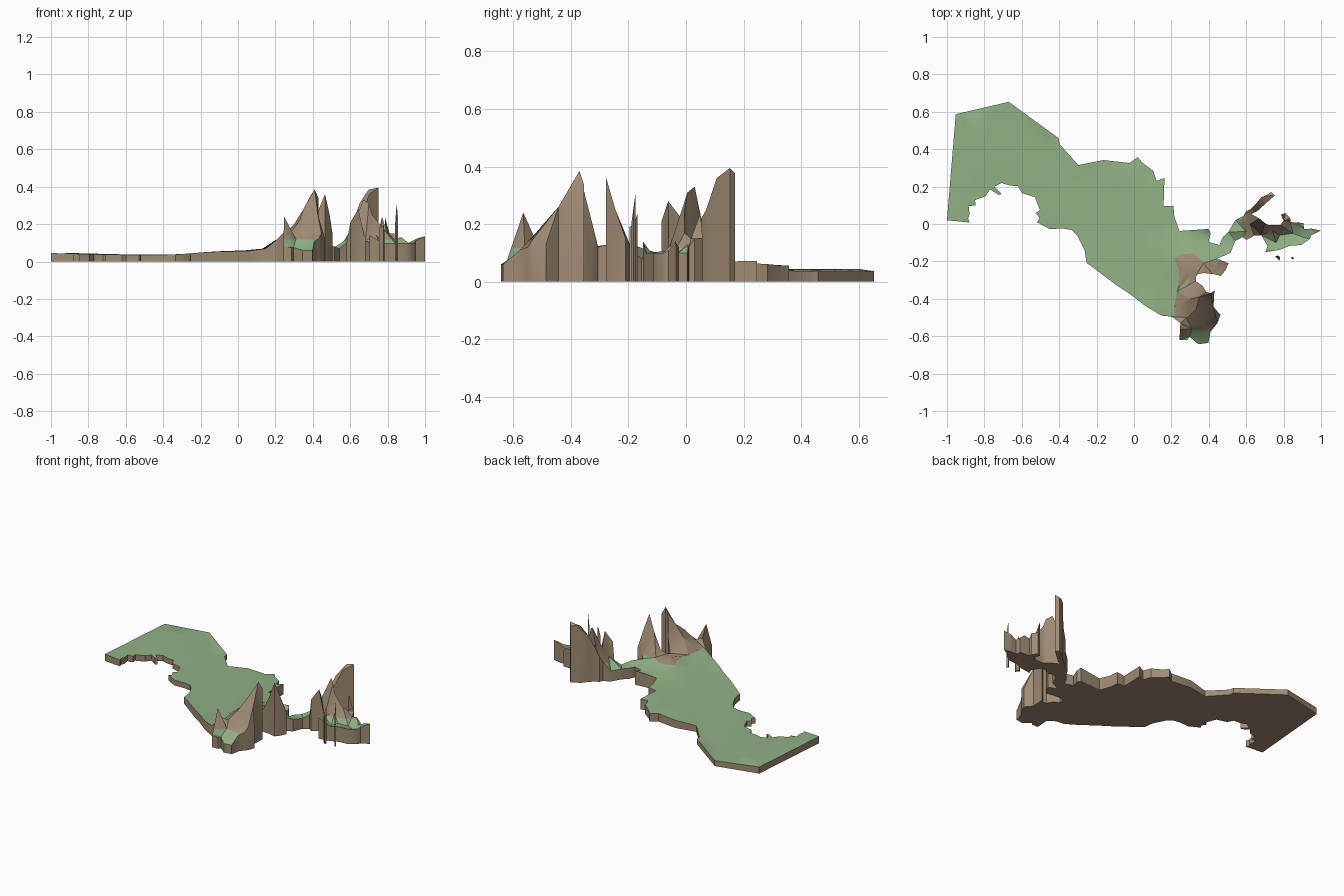
import bpy, bmesh, math
from mathutils import Vector
from mathutils.geometry import delaunay_2d_cdt

SNOWLESS_LINE = 0.118   # height where green land turns to bare rock


def material(name, rgb):
    m = bpy.data.materials.new(name)
    m.diffuse_color = (*rgb, 1)
    return m


GREEN = material("grass green", (0.285, 0.44, 0.235))
BROWN = material("rock brown", (0.35, 0.262, 0.175))


def plain_height(x, y):
    """Gentle height of the lowland, from west to east."""
    steps = [(-1, .045), (-.65, .036), (-.35, .036), (-.15, .052),
             (.08, .057), (.2, .078), (.4, .095)]
    for (x0, z0), (x1, z1) in zip(steps, steps[1:]):
        if x <= x1:
            return z0 + (z1 - z0) * max(0, (x - x0) / (x1 - x0))
    return steps[-1][1]


def on_plain(points):
    return [(x, y, plain_height(x, y)) for x, y in points]


# Northern lowland border, west to east
north_border = on_plain([
    (-1, .02), (-.953, .587), (-.67, .653), (-.403, .459), (-.398, .427),
    (-.297, .315), (-.163, .342), (-.024, .326), (.02, .358), (.045, .328),
    (.104, .283), (.12, .23), (.163, .246), (.158, .096), (.211, .096),
    (.216, .037), (.243, -.037), (.318, -.032), (.398, -.027)])

# Eastern valley border with its northern spur
valley_border = [
    (.41, -.05, .08), (.398, -.096, .07), (.457, -.112, .07),
    (.475, -.07, .07), (.505, -.043, .07), (.542, .021, .07),
    (.585, .043, .13), (.596, .065, .17), (.625, .08, .24),
    (.65, .105, .31), (.681, .144, .36), (.70, .15, .385),
    (.734, .171, .375), (.752, .152, .395), (.702, .107, .36),
    (.66, .07, .25), (.628, .053, .22), (.67, .03, .33), (.70, .005, .31),
    (.718, -.005, .25), (.782, -.005, .17), (.80, .018, .15),
    (.785, .05, .24), (.81, .058, .15), (.836, .03, .15),
    (.836, .01, .12), (.873, .008, .13), (.905, .005, .10),
    (.91, -.027, .10), (.95, -.025, .12), (1, -.035, .135),
    (.948, -.06, .11), (.94, -.08, .10), (.895, -.112, .10),
    (.83, -.117, .10), (.777, -.139, .10), (.702, -.15, .14),
    (.715, -.12, .10), (.681, -.06, .11), (.644, -.062, .28),
    (.601, -.085, .21), (.58, -.07, .10), (.542, -.09, .07),
    (.515, -.155, .08), (.445, -.185, .10)]

# Southern mountain border
mountain_border = [
    (.467, -.195, .13), (.505, -.21, .15), (.49, -.245, .25),
    (.465, -.277, .36), (.42, -.267, .25), (.37, -.262, .15),
    (.334, -.272, .13), (.33, -.305, .12), (.366, -.33, .22),
    (.387, -.363, .35), (.41, -.37, .385), (.43, -.355, .34),
    (.425, -.443, .26), (.462, -.486, .13), (.446, -.53, .15),
    (.43, -.55, .12), (.409, -.577, .11), (.398, -.635, .06),
    (.345, -.643, .06), (.296, -.603, .075), (.286, -.62, .075),
    (.243, -.62, .08), (.246, -.565, .24), (.248, -.529, .16),
    (.2, -.495, .11)]

# Southern lowland border, east to west
south_border = on_plain([
    (.147, -.49), (.06, -.438), (-.008, -.384), (-.104, -.32),
    (-.216, -.235), (-.254, -.208), (-.264, -.139), (-.302, -.064),
    (-.334, -.032), (-.38, -.024), (-.451, -.027), (-.52, .01),
    (-.505, .03), (-.525, .06), (-.503, .075), (-.53, .144), (-.60, .165),
    (-.62, .203), (-.66, .205), (-.708, .219), (-.748, .2), (-.708, .16),
    (-.722, .155), (-.77, .185), (-.793, .15), (-.85, .128),
    (-.847, .1), (-.884, .096), (-.879, .05), (-.887, .03), (-.879, .008)])

# Ridges and hollows inside the mountains and the valley
inner_points = [
    (.2, -.18, .115), (.26, -.165, .12), (.31, -.16, .12), (.37, -.21, .12),
    (.28, -.23, .135), (.3, -.285, .118), (.23, -.36, .116),
    (.215, -.44, .118), (.3, -.4, .2), (.35, -.39, .28), (.28, -.5, .15),
    (.33, -.46, .22), (.36, -.53, .16), (.31, -.56, .12), (.36, -.58, .10),
    (.32, -.1, .085), (.4, -.15, .095), (.62, 0, .2), (.6, -.04, .13),
    (.74, -.035, .14), (.78, -.06, .09), (.85, -.05, .085), (.76, -.1, .085),
    (.9, -.07, .085)]

# Lattice of lowland points
for i in range(-9, 2):
    for j in range(-4, 7):
        x, y = i * .1 + .03, j * .1
        inner_points.append((x, y, plain_height(x, y)
                             + .003 * math.sin(9 * x + 5 * y)))


def land(name, outline, inside=()):
    """Triangulate an outline, cut it at the rock line and add walls and base."""
    outline = list(reversed(outline))
    pts = outline + list(inside)
    vs, _, fs, ov, _, _ = delaunay_2d_cdt(
        [Vector(p[:2]) for p in pts], [], [list(range(len(outline)))], 1, 1e-5)
    bm = bmesh.new()
    verts = []
    for v, src in zip(vs, ov):
        if src:
            z = pts[src[0]][2]
        else:
            z = min(pts, key=lambda p: (p[0] - v.x) ** 2 + (p[1] - v.y) ** 2)[2]
        verts.append(bm.verts.new((v.x, v.y, z)))
    for f in fs:
        bm.faces.new([verts[i] for i in f])
    bmesh.ops.delete(bm, geom=[v for v in bm.verts if not v.link_faces],
                     context='VERTS')
    # colour split along the rock line
    bmesh.ops.bisect_plane(bm, geom=bm.verts[:] + bm.edges[:] + bm.faces[:],
                           plane_co=(0, 0, SNOWLESS_LINE), plane_no=(0, 0, 1))
    bmesh.ops.triangulate(bm, faces=bm.faces[:])
    top = bm.faces[:]
    for f in top:
        f.material_index = int(f.calc_center_median().z > SNOWLESS_LINE)
    # flat base and vertical walls
    copy = bmesh.ops.duplicate(bm, geom=top)
    vmap = copy["vert_map"]
    for g in copy["geom"]:
        if isinstance(g, bmesh.types.BMVert):
            g.co.z = 0
        elif isinstance(g, bmesh.types.BMFace):
            g.material_index = 1
    top_set = set(top)
    rim = [e for e in bm.edges if len(e.link_faces) == 1
           and e.link_faces[0] in top_set]
    for e in rim:
        a, b = e.verts
        bm.faces.new((a, b, vmap[b], vmap[a])).material_index = 1
    bmesh.ops.recalc_face_normals(bm, faces=bm.faces[:])
    me = bpy.data.meshes.new(name)
    bm.to_mesh(me)
    bm.free()
    me.materials.append(GREEN)
    me.materials.append(BROWN)
    ob = bpy.data.objects.new(name, me)
    bpy.context.collection.objects.link(ob)
    bpy.context.view_layer.objects.active = ob
    ob.select_set(True)
    bpy.ops.object.shade_smooth_by_angle(angle=math.radians(35))
    ob.select_set(False)


land("main_land", north_border + valley_border + mountain_border + south_border,
     inner_points)

# Two tiny detached plots south of the valley
land("west_plot", [(.755, -.175, .17), (.77, -.168, .24), (.782, -.18, .2),
                   (.778, -.197, .19), (.768, -.185, .18)])
land("east_plot", [(.84, -.18, .2), (.848, -.175, .31), (.855, -.183, .24),
                   (.847, -.19, .2)])
